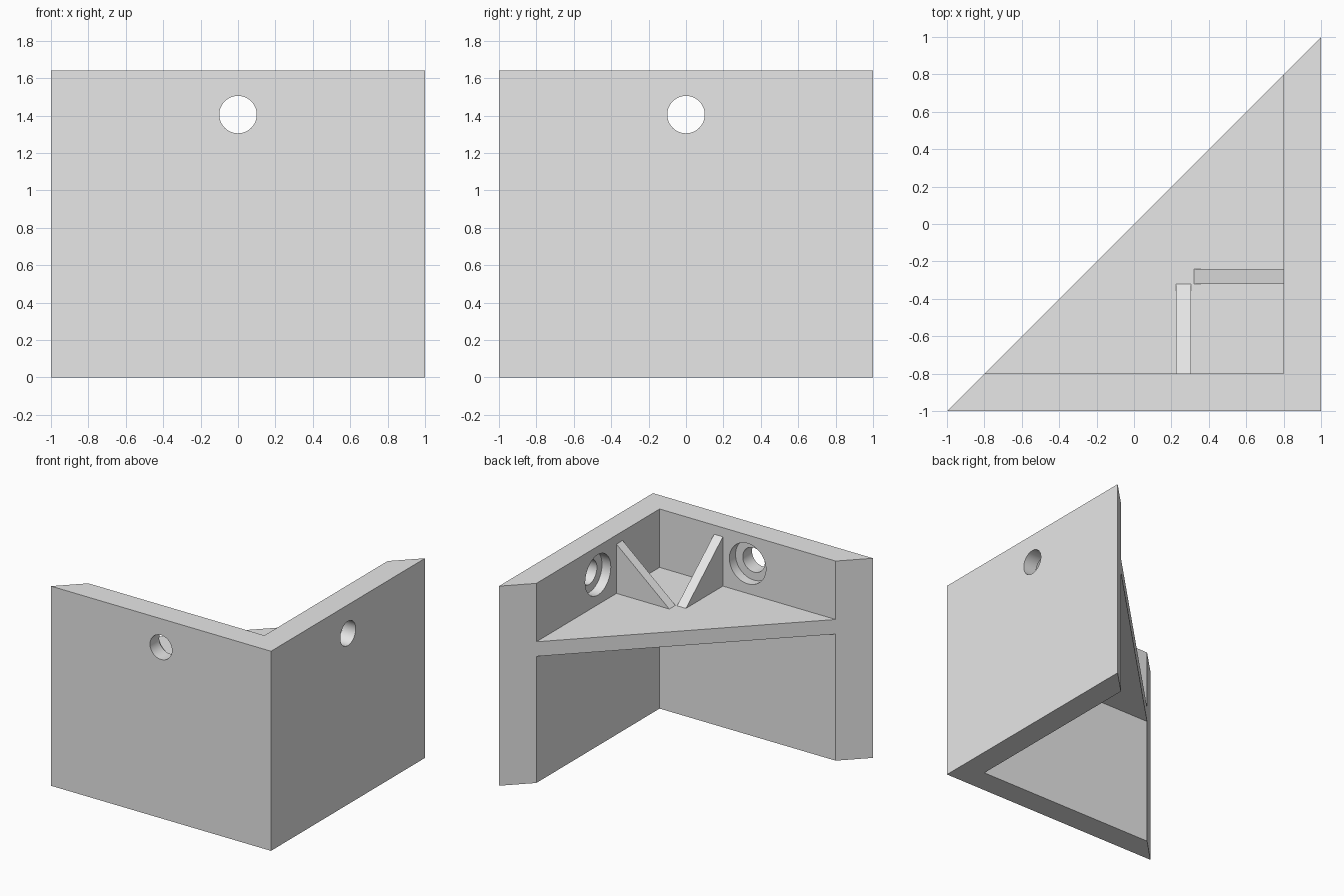
import bpy, bmesh, math
from mathutils import Matrix, Vector

cube = bpy.data.objects.get("Cube")
if cube:
    bpy.data.objects.remove(cube, do_unlink=True)

HEIGHT = 1.64
INNER = 0.8           # inner face of both walls
SHELF_LOW, SHELF_TOP = 1.04, 1.16
HOLE_Z, HOLE_R = 1.405, 0.1
BORE_R, BORE_DEPTH = 0.166, 0.08
RIB_RUN, RIB_TOP, RIB_WIDTH = 0.48, 1.565, 0.08

grey = bpy.data.materials.new("plain grey")
grey.use_nodes = True
colour = (0.8, 0.8, 0.8, 1)
grey.diffuse_color = colour
grey.node_tree.nodes["Principled BSDF"].inputs["Base Color"].default_value = colour


def prism(name, outline, offset):
    """Extrude a planar outline of 3D points by an offset vector."""
    bm = bmesh.new()
    face = bm.faces.new([bm.verts.new(p) for p in outline])
    moved = bmesh.ops.extrude_face_region(bm, geom=[face])["geom"]
    verts = [g for g in moved if isinstance(g, bmesh.types.BMVert)]
    bmesh.ops.translate(bm, verts=verts, vec=Vector(offset))
    bmesh.ops.recalc_face_normals(bm, faces=bm.faces)
    return finish(name, bm)


def finish(name, bm):
    mesh = bpy.data.meshes.new(name)
    bm.to_mesh(mesh)
    bm.free()
    mesh.materials.append(grey)
    obj = bpy.data.objects.new(name, mesh)
    bpy.context.collection.objects.link(obj)
    return obj


def drill(target, axis, start, end, radius):
    """Cut a round hole through the target between two points on an axis."""
    bm = bmesh.new()
    turn = Vector((0, 0, 1)).rotation_difference(Vector(axis)).to_matrix().to_4x4()
    centre = Vector(axis) * (start + end) / 2 + Vector((0, 0, HOLE_Z))
    bmesh.ops.create_cone(bm, cap_ends=True, segments=64, radius1=radius,
                          radius2=radius, depth=end - start,
                          matrix=Matrix.Translation(centre) @ turn)
    cutter = finish("hole_cutter", bm)
    cutter.hide_render = True
    mod = target.modifiers.new("hole", "BOOLEAN")
    mod.operation, mod.solver, mod.object = "DIFFERENCE", "EXACT", cutter
    bpy.context.view_layer.objects.active = target
    bpy.ops.object.modifier_apply(modifier=mod.name)
    bpy.data.objects.remove(cutter, do_unlink=True)


# Two walls meeting at a corner, their ends cut along the diagonal
corner = [(-1, -1), (1, -1), (1, 1), (INNER, INNER), (INNER, -INNER), (-INNER, -INNER)]
walls = prism("corner_walls", [(x, y, 0) for x, y in corner], (0, 0, HEIGHT))

# Counterbored screw hole in each wall
for axis in ((0, -1, 0), (1, 0, 0)):
    drill(walls, axis, 0.6, 1.2, HOLE_R)
    drill(walls, axis, 0.6, INNER + BORE_DEPTH, BORE_R)

# Triangular shelf
triangle = [(-INNER, -INNER), (INNER, -INNER), (INNER, INNER)]
prism("shelf", [(x, y, SHELF_LOW) for x, y in triangle], (0, 0, SHELF_TOP - SHELF_LOW))

# Sloping ribs between shelf and walls
slope = [(INNER, SHELF_TOP), (INNER, RIB_TOP), (INNER - RIB_RUN, SHELF_TOP)]
prism("front_rib", [(0.225, -d, z) for d, z in slope], (RIB_WIDTH, 0, 0))
prism("side_rib", [(d, -0.32, z) for d, z in slope], (0, RIB_WIDTH, 0))

# Smooth hole walls, sharp edges elsewhere
bpy.ops.object.select_all(action="DESELECT")
walls.select_set(True)
bpy.context.view_layer.objects.active = walls
bpy.ops.object.shade_smooth_by_angle(angle=math.radians(30))
